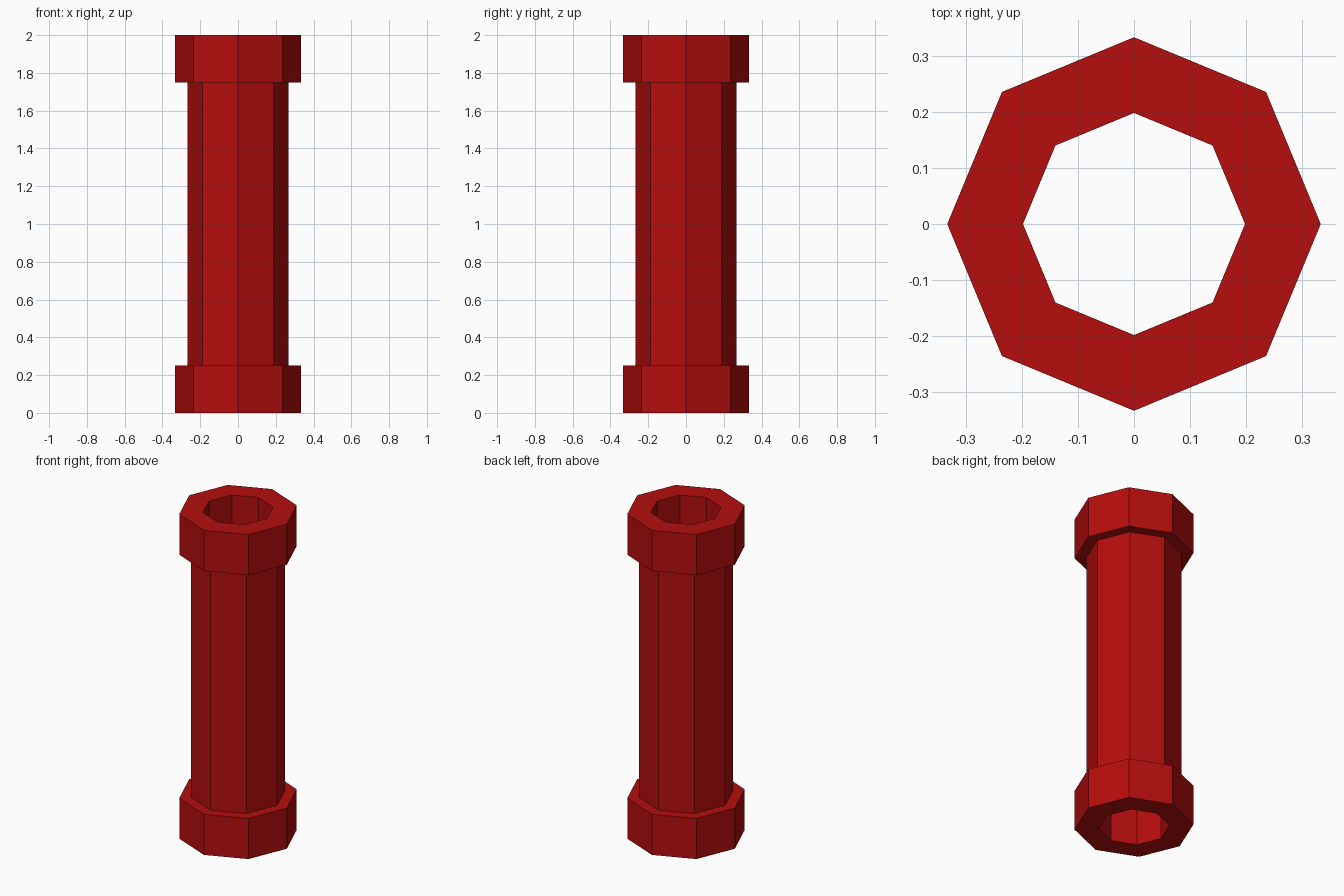
import bpy, bmesh
from math import cos, sin, tau

if "Cube" in bpy.data.objects:
    bpy.data.objects.remove(bpy.data.objects["Cube"])

SIDES = 8
BORE, BODY, COLLAR = 0.198, 0.267, 0.333
HEIGHT, COLLAR_H = 2.0, 0.25

# Closed wall section (radius, z), going up the outside and down the bore
section = [(BORE, 0), (COLLAR, 0), (COLLAR, COLLAR_H), (BODY, COLLAR_H),
           (BODY, HEIGHT - COLLAR_H), (COLLAR, HEIGHT - COLLAR_H),
           (COLLAR, HEIGHT), (BORE, HEIGHT)]


def lathe(name, profile, sides):
    bm = bmesh.new()
    rings = [[bm.verts.new((r * cos(tau * i / sides), r * sin(tau * i / sides), z))
              for r, z in profile] for i in range(sides)]
    n = len(profile)
    for i in range(sides):
        a, b = rings[i], rings[(i + 1) % sides]
        for j in range(n):
            k = (j + 1) % n
            bm.faces.new((a[j], b[j], b[k], a[k]))
    bmesh.ops.recalc_face_normals(bm, faces=bm.faces)
    mesh = bpy.data.meshes.new(name)
    bm.to_mesh(mesh)
    bm.free()
    obj = bpy.data.objects.new(name, mesh)
    bpy.context.collection.objects.link(obj)
    return obj


# Octagonal pipe with a collar at each end
pipe = lathe("collared_pipe", section, SIDES)
red = bpy.data.materials.new("red_paint")
red.diffuse_color = (0.46, 0.004, 0.004, 1)
red.use_nodes = True
red.node_tree.nodes["Principled BSDF"].inputs["Base Color"].default_value = red.diffuse_color
pipe.data.materials.append(red)
